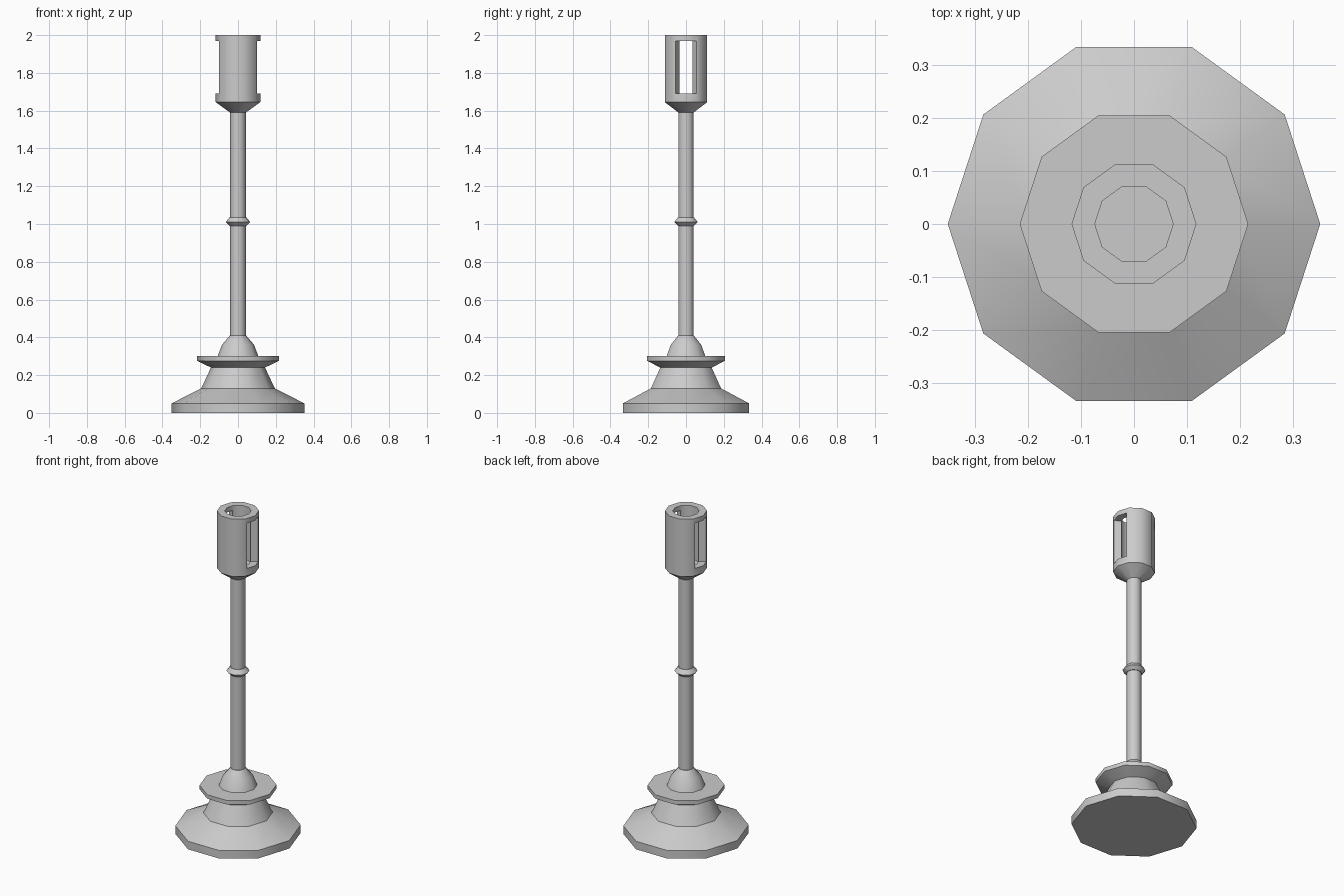
import bpy, bmesh, math

if "Cube" in bpy.data.objects:
    bpy.data.objects.remove(bpy.data.objects["Cube"])

SIDES = 10


def add_object(name, bm):
    bmesh.ops.recalc_face_normals(bm, faces=bm.faces)
    mesh = bpy.data.meshes.new(name)
    bm.to_mesh(mesh)
    bm.free()
    obj = bpy.data.objects.new(name, mesh)
    bpy.context.collection.objects.link(obj)
    return obj


def activate(obj):
    bpy.ops.object.select_all(action='DESELECT')
    obj.select_set(True)
    bpy.context.view_layer.objects.active = obj


def smooth(obj):
    activate(obj)
    bpy.ops.object.shade_smooth_by_angle(angle=math.radians(36.3))


def lathe(name, profile):
    """Ten-sided turned solid; both profile ends are capped flat."""
    bm = bmesh.new()
    rings = []
    for r, z in profile:
        rings.append([bm.verts.new((r * math.cos(math.tau * i / SIDES),
                                    r * math.sin(math.tau * i / SIDES), z))
                      for i in range(SIDES)])
    for a, b in zip(rings, rings[1:]):
        for i in range(SIDES):
            j = (i + 1) % SIDES
            bm.faces.new((a[i], a[j], b[j], b[i]))
    bm.faces.new(rings[0])
    bm.faces.new(rings[-1])
    return add_object(name, bm)


# Stepped foot
base = lathe("base", [(0.352, 0), (0.352, 0.05), (0.195, 0.13), (0.143, 0.24),
                      (0.216, 0.275), (0.216, 0.30), (0.108, 0.30),
                      (0.085, 0.36), (0.043, 0.41)])

# Stem and its collar
stem = lathe("stem", [(0.042, 0.40), (0.042, 1.60)])
collar = lathe("collar", [(0.045, 0.99), (0.065, 1.01), (0.045, 1.035)])

# Hollow cup on top of the stem
cup = lathe("cup", [(0.042, 1.59), (0.118, 1.645), (0.118, 2.0),
                    (0.074, 2.0), (0.074, 1.67)])

# Side windows with radial walls, cut through at +x and -x
bm = bmesh.new()
for s in (1, -1):
    outline = [(0.02, -0.011), (0.15, -0.0825), (0.15, 0.0825), (0.02, 0.011)]
    low = [bm.verts.new((s * x, y, 1.69)) for x, y in outline]
    high = [bm.verts.new((s * x, y, 1.97)) for x, y in outline]
    bm.faces.new(low)
    bm.faces.new(high)
    for i in range(4):
        j = (i + 1) % 4
        bm.faces.new((low[i], low[j], high[j], high[i]))
cutter = add_object("window_cutter", bm)
cutter.hide_render = True

cut = cup.modifiers.new("windows", 'BOOLEAN')
cut.operation = 'DIFFERENCE'
cut.solver = 'EXACT'
cut.object = cutter
activate(cup)
bpy.ops.object.modifier_apply(modifier=cut.name)
bpy.data.objects.remove(cutter)

for part in (base, stem, collar, cup):
    smooth(part)
